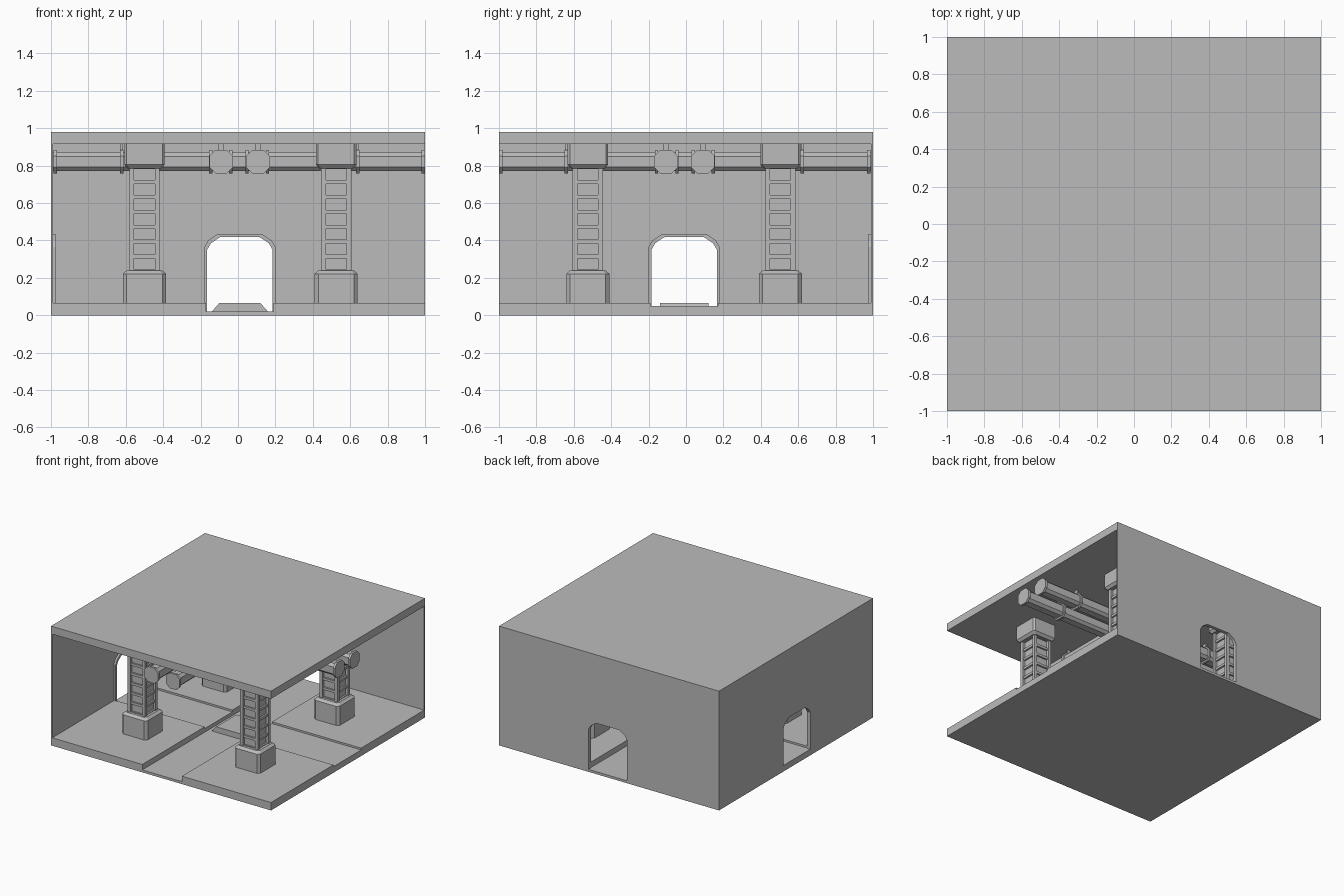
import bpy, bmesh
from mathutils import Vector

if "Cube" in bpy.data.objects:
    bpy.data.objects.remove(bpy.data.objects["Cube"], do_unlink=True)

# Single stone colour
grey = bpy.data.materials.new("stone_grey")
grey.use_nodes = True
COLOUR = (0.5, 0.5, 0.5, 1)
grey.diffuse_color = COLOUR
shader = next(n for n in grey.node_tree.nodes if n.type == 'BSDF_PRINCIPLED')
shader.inputs["Base Color"].default_value = COLOUR
shader.inputs["Roughness"].default_value = 0.8


def finish(name, bm):
    bmesh.ops.recalc_face_normals(bm, faces=bm.faces)
    mesh = bpy.data.meshes.new(name)
    bm.to_mesh(mesh)
    bm.free()
    mesh.materials.append(grey)
    obj = bpy.data.objects.new(name, mesh)
    bpy.context.collection.objects.link(obj)
    return obj


def add_loft(bm, rings):
    """Skin a list of equal-length point rings and cap both ends."""
    loops = [[bm.verts.new(p) for p in ring] for ring in rings]
    n = len(loops[0])
    for a, b in zip(loops, loops[1:]):
        for i in range(n):
            j = (i + 1) % n
            bm.faces.new((a[i], a[j], b[j], b[i]))
    bm.faces.new(loops[0])
    bm.faces.new(loops[-1])


def add_box(bm, x0, x1, y0, y1, z0, z1):
    add_loft(bm, [[(x0, y0, z), (x1, y0, z), (x1, y1, z), (x0, y1, z)] for z in (z0, z1)])


def box(name, *limits):
    bm = bmesh.new()
    add_box(bm, *limits)
    return finish(name, bm)


def octagon(h, c):
    """Square of half width h with corners cut by c."""
    k = h - c
    return [(h, -k), (h, k), (k, h), (-k, h), (-h, k), (-h, -k), (-k, -h), (k, -h)]


BASE, PLATE, CEIL, TOP = 0.02, 0.065, 0.917, 0.98
INNER = 0.988                       # inside face of the walls
X_GAP, Y_GAP = (-0.17, 0.19), (-0.19, 0.17)

# Floor base, ceiling and raised corner plates
box("floor_base", -1, 1, -1, 1, 0, BASE)
box("ceiling", -1, 1, -1, 1, CEIL, TOP)
for xs, x0, x1 in (("right", -INNER, X_GAP[0]), ("left", X_GAP[1], 1)):
    for ys, y0, y1 in (("front", -1, Y_GAP[0]), ("back", Y_GAP[1], INNER)):
        box(f"floor_plate_{ys}_{xs}", x0, x1, y0, y1, BASE, PLATE)

# Side path, shallower than the main channel
box("path_right", -1, X_GAP[0], *Y_GAP, BASE, 0.05)
box("path_left", X_GAP[1], 1, *Y_GAP, BASE, 0.05)

# Low hump where the paths cross
bm = bmesh.new()
add_loft(bm, [[(0.01 - h, -0.14, z), (0.01 + h, -0.14, z), (0.01 + h, 0.12, z), (0.01 - h, 0.12, z)]
              for z, h in ((BASE, 0.15), (PLATE, 0.11))])
finish("crossing_hump", bm)


def arch(grow):
    """Doorway outline from one foot over the top to the other."""
    side = [(0.175, BASE), (0.175, 0.35), (0.155, 0.385), (0.105, 0.418)]
    side = [(u + grow, z + (grow if z > 0.1 else 0)) for u, z in side]
    return [(0.01 - u, z) for u, z in side] + [(0.01 + u, z) for u, z in reversed(side)]


def upright(name, outline, d0, d1, back):
    """Extrude an upright outline; the side wall is the back wall turned a quarter."""
    bm = bmesh.new()
    if back:
        add_loft(bm, [[(u, d, z) for u, z in outline] for d in (d0, d1)])
    else:
        add_loft(bm, [[(-d, -u, z) for u, z in outline] for d in (d0, d1)])
    return finish(name, bm)


# Two walls with arched doorways and inner frames
for label, back in (("back", True), ("right", False)):
    near = -1 if back else -INNER
    far = 1
    if not back:
        near, far = -INNER, 1
    outline = [(near, CEIL), (near, BASE)] + arch(0) + [(far, BASE), (far, CEIL)]
    upright(f"{label}_wall", outline, INNER, 1, back)
    upright(f"{label}_door_frame", arch(0.015) + arch(0)[::-1], INNER - 0.016, INNER, back)


def pillar(name, cx, cy):
    def stack(part, levels):
        bm = bmesh.new()
        add_loft(bm, [[(cx + x, cy + y, z) for x, y in octagon(h, c)] for z, h, c in levels])
        finish(f"{name}_{part}", bm)

    stack("base", [(PLATE, 0.115, 0.02), (0.222, 0.115, 0.02), (0.24, 0.095, 0.015)])
    stack("core", [(0.24, 0.06, 0.005), (0.79, 0.06, 0.005)])
    stack("capital", [(0.785, 0.09, 0.012), (0.805, 0.108, 0.012), (CEIL, 0.108, 0.012)])
    # Corner posts and ladder-like bars on all four sides
    bm = bmesh.new()
    for sx in (-1, 1):
        for sy in (-1, 1):
            px, py = cx + sx * 0.068, cy + sy * 0.068
            add_box(bm, px - 0.013, px + 0.013, py - 0.013, py + 0.013, 0.235, 0.79)
    finish(f"{name}_posts", bm)
    bm = bmesh.new()
    for i in range(8):
        z = 0.235 + i * 0.0795
        for s in (-1, 1):
            add_box(bm, cx - 0.056, cx + 0.056, cy + s * 0.066 - 0.008, cy + s * 0.066 + 0.008,
                    z - 0.01, z + 0.01)
            add_box(bm, cx + s * 0.066 - 0.008, cx + s * 0.066 + 0.008, cy - 0.056, cy + 0.056,
                    z - 0.01, z + 0.01)
    finish(f"{name}_bars", bm)


for xs, x in (("right", -0.5), ("left", 0.525)):
    for ys, y in (("front", -0.525), ("back", 0.505)):
        pillar(f"pillar_{ys}_{xs}", x, y)

# Paired overhead pipes in both directions, with flanges and hangers
PIPE_Z = 0.821
FLANGES = (-0.978, -0.622, -0.145, -0.038, 0.048, 0.158, 0.64, 0.99)


def pipe(name, offset, along_x):
    def place(t, u, z):
        return (t, -u, z) if along_x else (u, -t, z)

    def add_tube(bm, t0, t1, h, c):
        add_loft(bm, [[place(t, offset + u, PIPE_Z + w) for u, w in octagon(h, c)] for t in (t0, t1)])

    bm = bmesh.new()
    add_tube(bm, -INNER, 0.995, 0.049, 0.02)
    finish(f"{name}_body", bm)
    bm = bmesh.new()
    for t in FLANGES:
        add_tube(bm, t - 0.009, t + 0.009, 0.063, 0.033)
    finish(f"{name}_flanges", bm)
    bm = bmesh.new()
    for t in (FLANGES[1], FLANGES[-2]):
        add_loft(bm, [[place(t + a * 0.008, offset + b * 0.015, z)
                       for a, b in ((-1, -1), (1, -1), (1, 1), (-1, 1))] for z in (0.875, CEIL)])
    finish(f"{name}_hangers", bm)


for side, offset in (("a", -0.09), ("b", 0.107)):
    pipe(f"cross_pipe_{side}", offset, True)
    pipe(f"long_pipe_{side}", offset, False)
